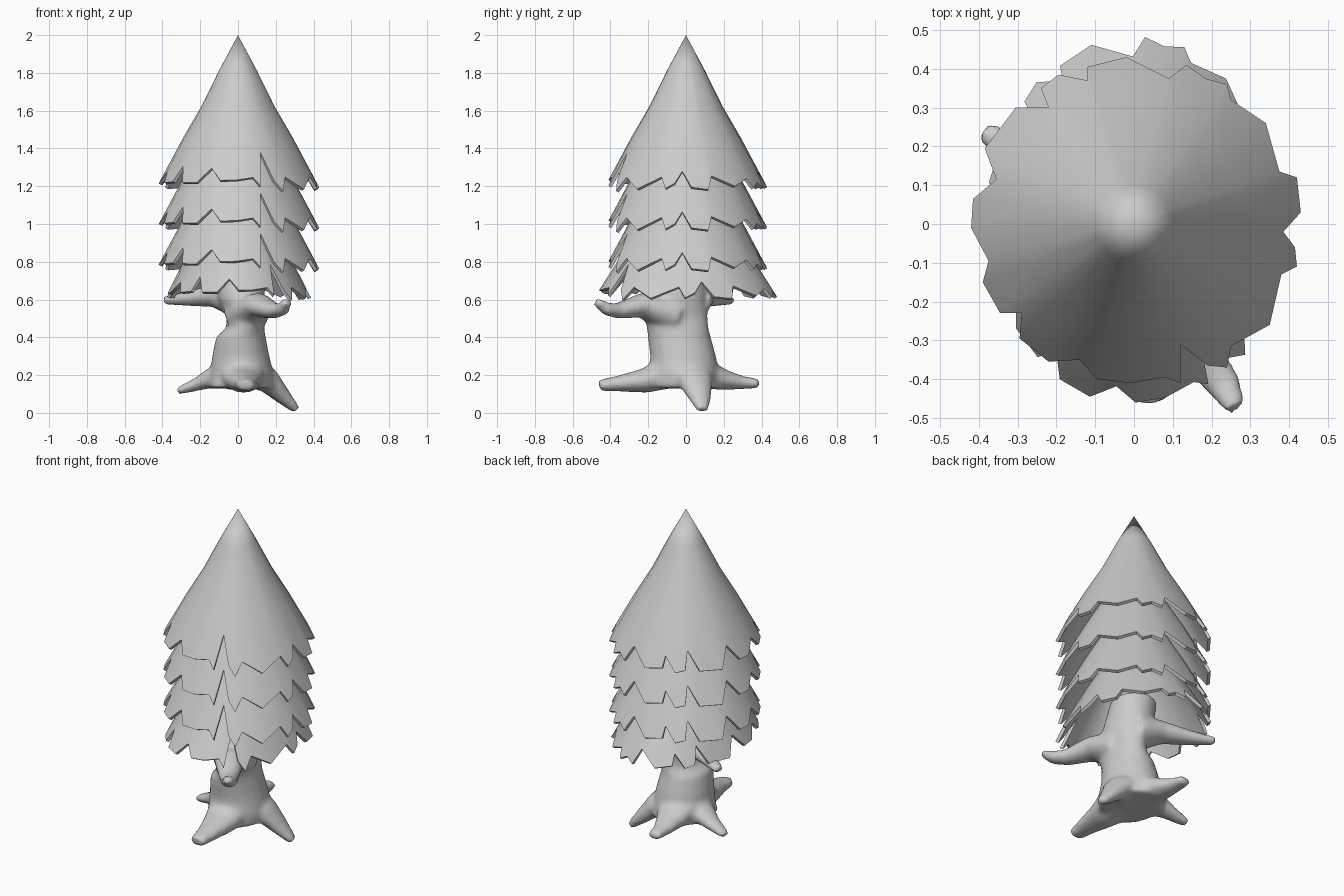
import bpy, bmesh, math
from mathutils import Vector, Matrix

if "Cube" in bpy.data.objects:
    bpy.data.objects.remove(bpy.data.objects["Cube"])

# Ragged rim of a foliage tier, seen from above (x, y), counter-clockwise
RIM = [(.43, .03), (.42, .12), (.375, .135), (.34, .26), (.25, .32), (.24, .36),
       (.185, .375), (.135, .41), (.09, .375), (-.02, .43), (-.12, .405), (-.12, .37),
       (-.195, .385), (-.24, .35), (-.22, .30), (-.305, .30), (-.385, .195),
       (-.355, .115), (-.415, .065), (-.42, -.01), (-.375, -.095), (-.39, -.15),
       (-.345, -.23), (-.29, -.23), (-.295, -.295), (-.22, -.355), (-.14, -.35),
       (-.095, -.40), (-.01, -.41), (.08, -.395), (.12, -.41), (.12, -.31),
       (.19, -.365), (.24, -.37), (.25, -.315), (.35, -.26), (.38, -.13),
       (.42, -.11), (.415, -.06), (.385, -.02)]


def add_object(name, bm):
    me = bpy.data.meshes.new(name)
    bm.to_mesh(me)
    bm.free()
    ob = bpy.data.objects.new(name, me)
    bpy.context.collection.objects.link(ob)
    bpy.ops.object.select_all(action='DESELECT')
    ob.select_set(True)
    bpy.context.view_layer.objects.active = ob
    return ob


def tier(name, matrix):
    """Hollow cone with its tip at the origin and a ragged lower rim."""
    bm = bmesh.new()
    tip = bm.verts.new((0, 0, 0))
    rings = []
    for r in (.1, .2, .29, None):
        ring = []
        for x, y in RIM:
            d = math.hypot(x, y)
            k = r if r else d
            bulge = -.008 if r == .2 else 0
            ring.append(bm.verts.new((x / d * (k + bulge), y / d * (k + bulge), -1.87 * k)))
        rings.append(ring)
    n = len(RIM)
    for i in range(n):
        j = (i + 1) % n
        bm.faces.new((tip, rings[0][i], rings[0][j]))
        for a, b in zip(rings, rings[1:]):
            bm.faces.new((a[i], b[i], b[j], a[j]))
    bm.transform(matrix)
    bm.normal_update()
    ob = add_object(name, bm)
    mod = ob.modifiers.new("thickness", 'SOLIDIFY')
    mod.thickness = .018
    mod.offset = -1
    bpy.ops.object.modifier_apply(modifier=mod.name)
    bpy.ops.object.shade_smooth_by_angle(angle=math.radians(40))


# Three equal upper tiers and a turned, stretched bottom tier
for i in range(3):
    tier(f"foliage_tier_{i + 1}", Matrix.Translation((0, 0, 2 - .215 * i)))
tier("foliage_tier_4", Matrix.Translation((0, 0, 1.365))
     @ Matrix.Diagonal((.89, 1.12, .93, 1)) @ Matrix.Rotation(math.radians(14), 4, 'Z'))


def loft(bm, rings):
    """Closed skin through rings of (centre, side vector, up vector)."""
    n = 20
    loops = []
    for c, s, u in rings:
        loops.append([bm.verts.new(c + s * math.cos(2 * math.pi * k / n)
                                   + u * math.sin(2 * math.pi * k / n)) for k in range(n)])
    for a, b in zip(loops, loops[1:]):
        for k in range(n):
            bm.faces.new((a[k], a[(k + 1) % n], b[(k + 1) % n], b[k]))
    bm.faces.new(loops[0][::-1])
    bm.faces.new(loops[-1])


def limb(bm, pts, wide=1.3):
    """Tapered limb through (x, y, z, radius) points, wider than tall."""
    p = [Vector(q[:3]) for q in pts]
    rings = []
    for i, q in enumerate(pts):
        t = (p[min(i + 1, len(p) - 1)] - p[max(i - 1, 0)]).normalized()
        s = t.cross(Vector((0, 0, 1))).normalized()
        rings.append((p[i], s * q[3] * wide, s.cross(t) * q[3]))
    loft(bm, rings)


# Trunk with roots and two branches, fused into one smooth skin
bm = bmesh.new()
trunk = [(.01, -.01, .17, .20, .13), (.02, -.01, .17, .185, .2), (.015, -.015, .152, .175, .3),
         (.015, -.035, .132, .167, .4), (.038, -.045, .1, .165, .45), (.036, -.05, .096, .165, .5),
         (.02, -.05, .125, .16, .6), (0, 0, .13, .13, .8)]
loft(bm, [(Vector((x, y, z)), Vector((rx, 0, 0)), Vector((0, ry, 0)))
          for x, y, rx, ry, z in trunk])
ROOTS = [
    [(.02, -.08, .22, .09), (.03, -.22, .17, .065), (.04, -.36, .155, .042), (.04, -.46, .145, .03)],
    [(-.01, .06, .22, .09), (-.03, .2, .175, .055), (-.045, .3, .16, .035), (-.05, .39, .155, .025)],
    [(-.03, .01, .22, .08), (-.13, .03, .19, .055), (-.22, .055, .15, .035), (-.32, .075, .115, .02)],
    [(.06, .01, .22, .09), (.16, .05, .17, .065), (.23, .07, .095, .045), (.31, .09, .015, .022)],
]
BRANCHES = [
    [(.04, -.08, .52, .1), (.11, -.24, .57, .065), (.19, -.36, .54, .042), (.235, -.42, .55, .035),
     (.26, -.475, .59, .022)],
    [(.0, .02, .6, .1), (-.13, .09, .62, .06), (-.26, .16, .605, .04), (-.39, .24, .595, .022)],
]
for pts in ROOTS:
    limb(bm, pts, 1.5)
for pts in BRANCHES:
    limb(bm, pts)
ob = add_object("trunk", bm)
mod = ob.modifiers.new("fuse", 'REMESH')
mod.mode = 'VOXEL'
mod.voxel_size = .014
mod.use_smooth_shade = True
mod = ob.modifiers.new("soften", 'SMOOTH')
mod.factor = .5
mod.iterations = 8
